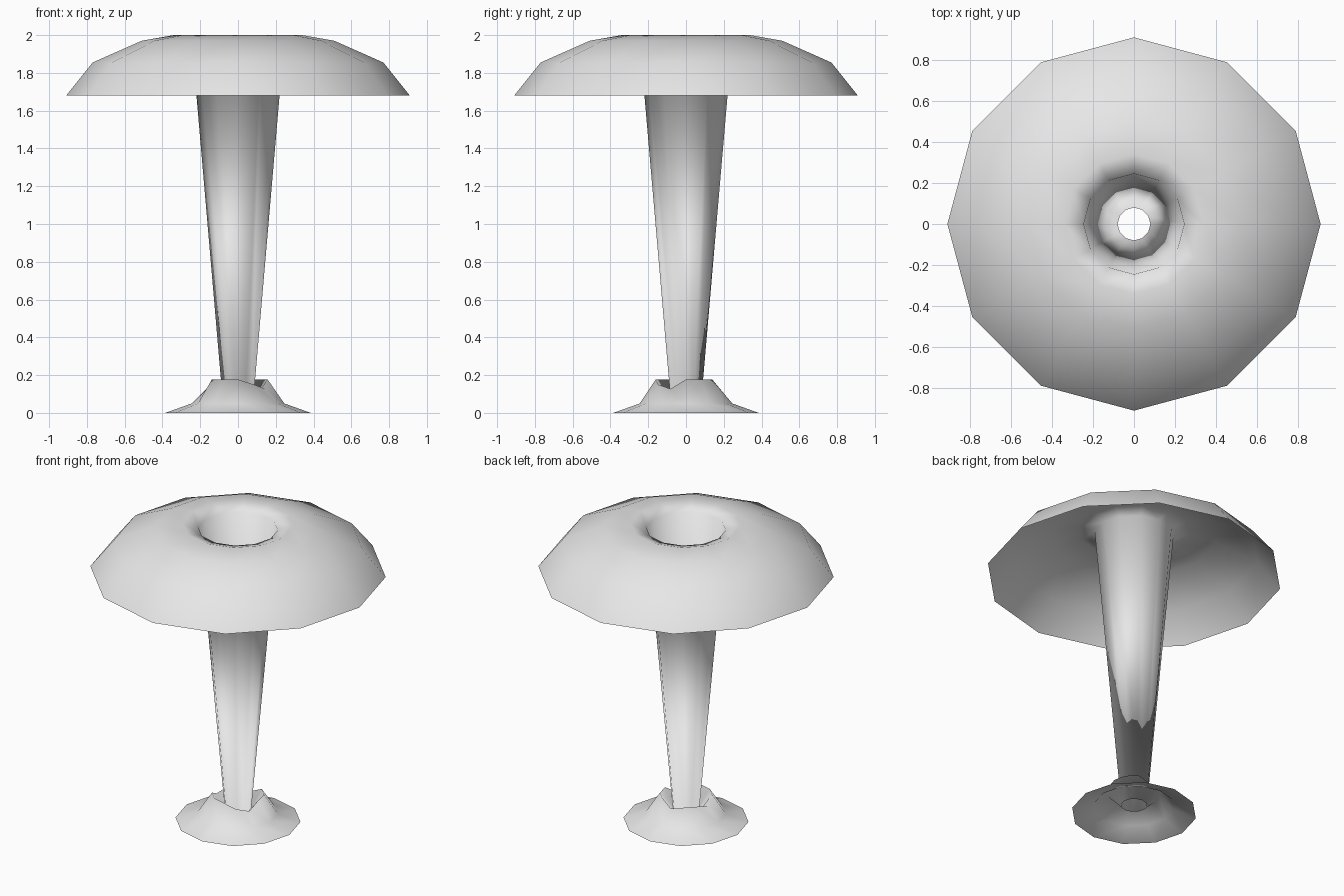
import bpy, bmesh
from math import cos, sin, pi

old = bpy.data.objects.get("Cube")
if old:
    bpy.data.objects.remove(old, do_unlink=True)

SIDES = 12

grey = bpy.data.materials.new("plain_grey")
grey.use_nodes = True
colour = (0.8, 0.8, 0.8, 1)
grey.diffuse_color = colour
grey.node_tree.nodes["Principled BSDF"].inputs["Base Color"].default_value = colour


def ring(radius, height):
    return [(radius, height)] * SIDES


def loft(name, rings):
    """Join twelve-sided rings of (radius, height) into one open smooth sheet."""
    bm = bmesh.new()
    loops = []
    for points in rings:
        loops.append([bm.verts.new((r * cos(2 * pi * i / SIDES), r * sin(2 * pi * i / SIDES), z))
                      for i, (r, z) in enumerate(points)])
    for a, b in zip(loops, loops[1:]):
        for i in range(SIDES):
            j = (i + 1) % SIDES
            bm.faces.new((a[i], a[j], b[j], b[i]))
    for face in bm.faces:
        face.smooth = True
    mesh = bpy.data.meshes.new(name)
    bm.to_mesh(mesh)
    bm.free()
    mesh.materials.append(grey)
    obj = bpy.data.objects.new(name, mesh)
    bpy.context.collection.objects.link(obj)
    return obj


# Domed canopy flowing over into the hollow tapered stem
canopy = [ring(0.91, 1.68), ring(0.77, 1.855), ring(0.51, 1.97), ring(0.34, 2.0), ring(0.245, 1.97)]

# Uneven lip of the foot: dips at front right and back left
lip = ring(0.16, 0.177)
lip[0] = (0.157, 0.177)
lip[11] = (0.165, 0.127)
lip[10] = (0.17, 0.15)
lip[3] = lip[6] = (0.16, 0.135)
lip[4] = lip[5] = (0.16, 0.155)

# Stem end, funnel up to the lip, then the skirt of the foot
foot = [ring(0.08, 0.055), lip, ring(0.245, 0.05), ring(0.385, 0)]

loft("canopy_stem_and_foot", canopy + foot)
